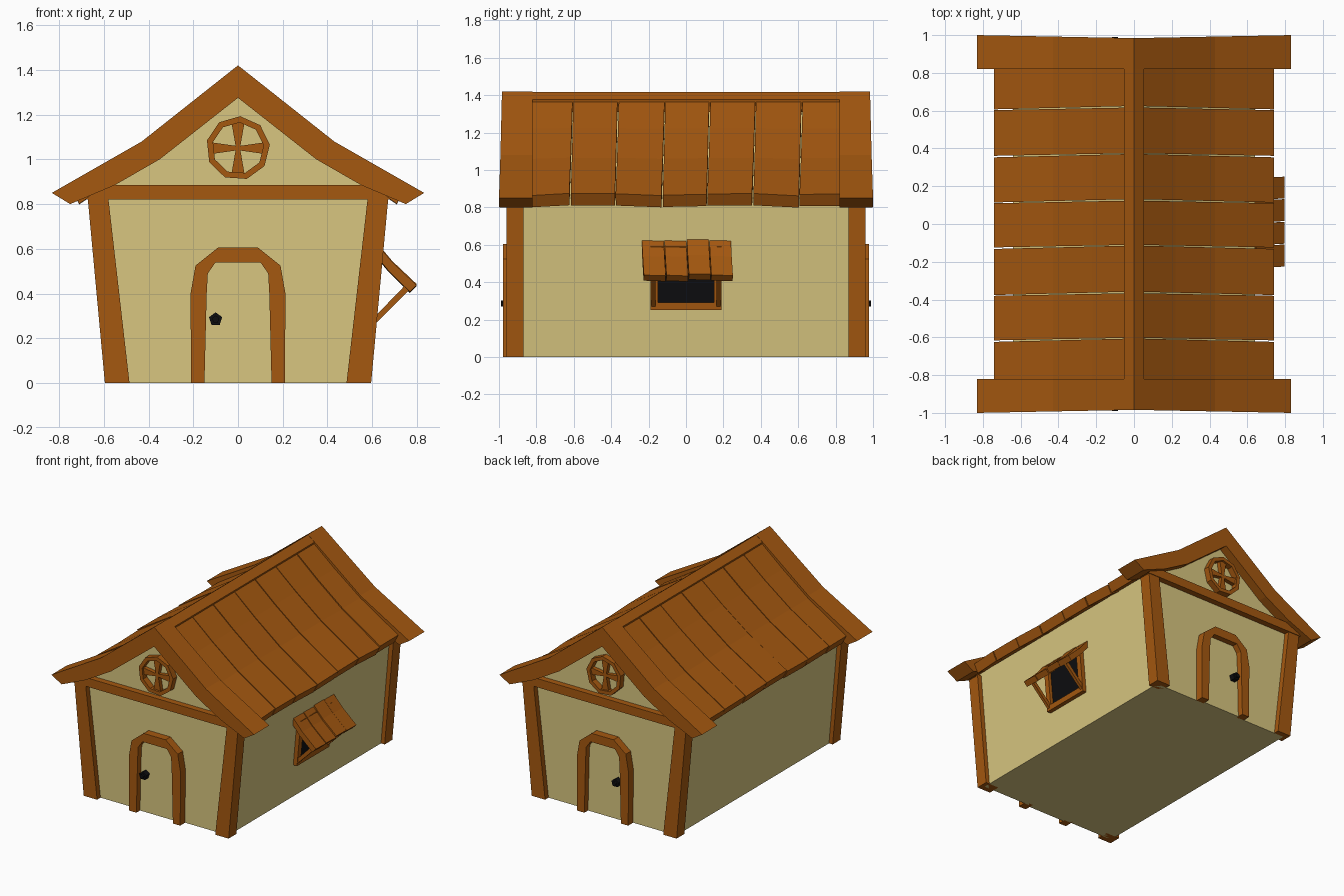
import bpy, bmesh, math, random
from mathutils import Vector

if "Cube" in bpy.data.objects:
    bpy.data.objects.remove(bpy.data.objects["Cube"])

random.seed(4)


def material(name, rgb):
    m = bpy.data.materials.new(name)
    m.diffuse_color = (*rgb, 1)
    m.use_nodes = True
    m.node_tree.nodes["Principled BSDF"].inputs["Base Color"].default_value = m.diffuse_color
    return m


WOOD = material("brown wood", (0.376, 0.098, 0.005))
PLASTER = material("cream plaster", (0.69, 0.565, 0.216))
BLACK = material("black", (0.004, 0.004, 0.005))


def finish(name, bm, mat):
    bmesh.ops.recalc_face_normals(bm, faces=bm.faces)
    me = bpy.data.meshes.new(name)
    bm.to_mesh(me)
    bm.free()
    me.materials.append(mat)
    ob = bpy.data.objects.new(name, me)
    bpy.context.collection.objects.link(ob)
    return ob


def add_prism(bm, pts, y0, y1, wobble=None):
    """Extrude an (x, z) outline along y; wobble(x, z, side) offsets (y, z)."""
    rings = []
    for side, y in enumerate((y0, y1)):
        ring = []
        for x, z in pts:
            dy, dz = wobble(x, z, side) if wobble else (0, 0)
            ring.append(bm.verts.new((x, y + dy, z + dz)))
        rings.append(ring)
    n = len(pts)
    bm.faces.new(rings[0])
    bm.faces.new(rings[1])
    for i in range(n):
        j = (i + 1) % n
        bm.faces.new((rings[0][i], rings[0][j], rings[1][j], rings[1][i]))


def prism(name, pts, y0, y1, mat=WOOD, wobble=None):
    bm = bmesh.new()
    add_prism(bm, pts, y0, y1, wobble)
    return finish(name, bm, mat)


def mirrored(half):
    """Close a right-hand outline running top to bottom with its mirror image."""
    return half + [(-x, z) for x, z in reversed(half) if x > 0]


def wall_x(z):
    return 0.565 + 0.09 * z


# walls, leaning outward, with the gable
body = [(0, 1.31)]
body += [(0.36, 1.02), (0.64, 0.85), (0.565, 0)]
body += [(-x, z) for x, z in reversed(body) if x > 0]
prism("walls", body, -0.92, 0.92, PLASTER)

# front and back details
frame_out = [(0.09, 0.605), (0.19, 0.525), (0.212, 0.40), (0.21, 0)]
frame_in = [(0.10, 0.54), (0.135, 0.49), (0.14, 0.40), (0.15, 0)]
outer, inner = mirrored(frame_out), mirrored(frame_in)
door_frame = outer[:4] + inner[:4][::-1] + inner[4:][::-1] + outer[4:]
for s, end in ((-1, "front"), (1, "back")):
    # corner posts
    for sx, side in ((-1, "left"), (1, "right")):
        post = [(0.485, 0), (0.595, 0), (0.672, 0.83), (0.58, 0.83)]
        prism(f"{end}_{side}_post", [(sx * x, z) for x, z in post], s * 0.87, s * 0.96)
    # beam under the gable
    prism(end + "_beam", mirrored([(0.60, 0.885), (0.685, 0.82)]), s * 0.88, s * 0.965)
    # door, frame and knob
    prism(end + "_door", inner, s * 0.90, s * 0.935, PLASTER)
    prism(end + "_door_frame", door_frame, s * 0.90, s * 0.978)
    bm = bmesh.new()
    knob = [(-0.1 + 0.031 * math.sin(a), 0.285 + 0.031 * math.cos(a))
            for a in [2 * math.pi * i / 5 for i in range(5)]]
    add_prism(bm, knob, s * 0.93, s * 0.975)
    tip = [(-0.1 + (x + 0.1) * 0.55, 0.285 + (z - 0.285) * 0.55) for x, z in knob]
    add_prism(bm, tip, s * 0.975, s * 0.99)
    finish(end + "_door_knob", bm, BLACK)
    # round gable window: ring of nine segments and four tapered spokes
    bm = bmesh.new()

    def rim(r, i):
        a = 2 * math.pi * (i + 0.1) / 9
        return (r * math.sin(a), 1.05 + r * math.cos(a))

    for i in range(9):
        add_prism(bm, [rim(0.143, i), rim(0.143, i + 1), rim(0.115, i + 1), rim(0.115, i)],
                  s * 0.90, s * 0.965)
    for i in range(4):
        c, d = round(math.cos(i * math.pi / 2)), round(math.sin(i * math.pi / 2))
        w = 0.026 if c == 0 else 0.03
        spoke = [(0, -0.009), (0.12, -w), (0.12, w), (0, 0.009)]
        add_prism(bm, [(u * d - v * c, 1.05 + u * c + v * d) for u, v in spoke],
                  s * 0.90, s * 0.95)
    finish(end + "_round_window", bm, WOOD)

    # curved gable trim, slightly pulled in at the peak
    top = [(0, 1.42), (0.43, 1.08), (0.832, 0.85), (0.75, 0.80)]
    under = [(0.55, 0.885), (0.35, 1.0), (0, 1.275)]
    trim = top + under + [(-x, z) for x, z in reversed(top[1:] + under[:-1])]

    def pull(x, z, side):
        return (-s * 0.016 * (1 - abs(x) / 0.832), 0) if side else (0, 0)

    prism(end + "_gable_trim", trim, s * 0.82, s * 1.0, WOOD, pull)

# ridge cap
prism("ridge_cap", mirrored([(0, 1.417), (0.054, 1.376), (0.04, 1.31)]), -0.83, 0.83)

# roof planks on both slopes
plank = [(0.045, 1.368), (0.22, 1.222), (0.43, 1.062), (0.742, 0.868),
         (0.71, 0.805), (0.40, 1.01), (0.20, 1.165), (0.04, 1.30)]
cuts = [-0.825, -0.612, -0.37, -0.12, 0.12, 0.365, 0.613, 0.825]
for sx, side in ((-1, "left"), (1, "right")):
    bm = bmesh.new()
    for i in range(7):
        lift = [random.uniform(-0.008, 0.008) for _ in range(2)]
        skew = 0.007 if i % 2 else 0.009

        def wob(x, z, e):
            at_end = (e == 0 and i == 0) or (e == 1 and i == 6)
            dy = 0 if at_end else skew * (1 - 2 * abs(x) / 0.74)
            return dy, lift[e] * abs(x) / 0.74

        add_prism(bm, [(sx * x, z) for x, z in plank],
                  cuts[i] + 0.003, cuts[i + 1] - 0.003, wob)
    finish(side + "_roof_planks", bm, WOOD)


# side window on the right wall: pane, frame, struts and small awning
def wall_plate(z0, z1, t):
    return [(wall_x(z0) - 0.02, z0), (wall_x(z0) + t, z0),
            (wall_x(z1) + t, z1), (wall_x(z1) - 0.02, z1)]


prism("side_window_pane", wall_plate(0.28, 0.57, 0.006), -0.155, 0.155, BLACK)
bm = bmesh.new()
add_prism(bm, wall_plate(0.25, 0.29, 0.03), -0.19, 0.19)
add_prism(bm, wall_plate(0.55, 0.59, 0.03), -0.19, 0.19)
for s in (-1, 1):
    add_prism(bm, wall_plate(0.29, 0.55, 0.03), s * 0.15, s * 0.19)
finish("side_window_frame", bm, WOOD)

for s, end in ((-1, "front"), (1, "back")):
    prism(end + "_awning_strut",
          [(0.60, 0.285), (0.615, 0.265), (0.765, 0.415), (0.745, 0.435)],
          s * 0.163, s * 0.185)

awning = [(0.61, 0.635), (0.69, 0.54), (0.798, 0.438), (0.768, 0.408),
          (0.67, 0.505), (0.60, 0.59)]
cuts = [-0.233, -0.112, 0.008, 0.128, 0.247]
bm = bmesh.new()
for i in range(4):
    lift = [random.uniform(-0.006, 0.006) for _ in range(2)]

    def tilt(x, z, e):
        return (0.006 * (x - 0.7) / 0.1, lift[e])

    add_prism(bm, awning, cuts[i] + 0.002, cuts[i + 1] - 0.002, tilt)
finish("awning_planks", bm, WOOD)
